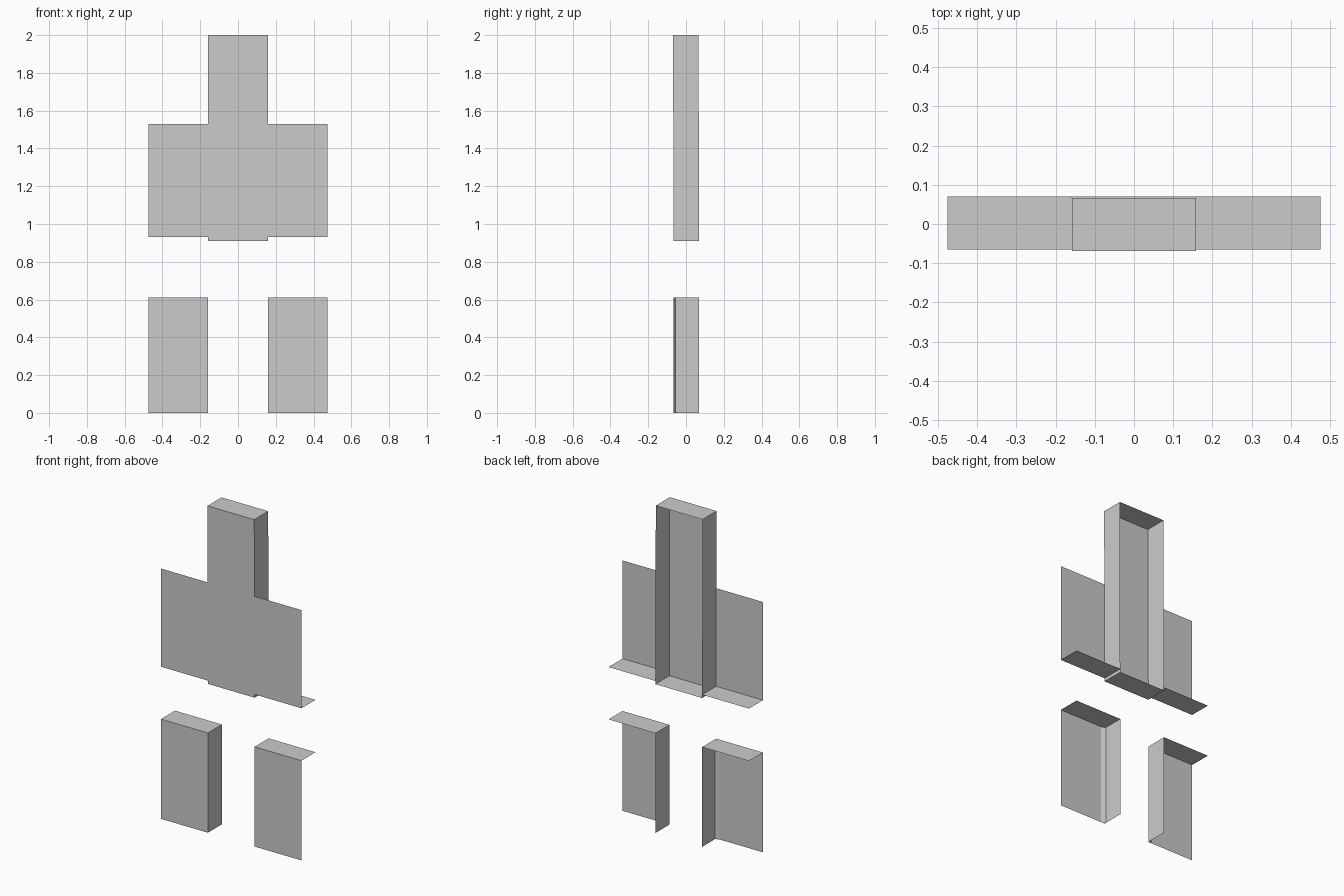
import bpy

if "Cube" in bpy.data.objects:
    bpy.data.objects.remove(bpy.data.objects["Cube"])


def sheets(name, quads):
    """One object made of separate flat four-cornered sheets."""
    verts, faces = [], []
    for q in quads:
        faces.append(tuple(range(len(verts), len(verts) + 4)))
        verts.extend(q)
    me = bpy.data.meshes.new(name)
    me.from_pydata(verts, [], faces)
    ob = bpy.data.objects.new(name, me)
    bpy.context.collection.objects.link(ob)
    return ob


def upright(a, b, z0, z1, lean=0.0):
    """Vertical sheet between plan points a and b; lean shifts the top in y."""
    return [(*a, z0), (*b, z0), (b[0], b[1] + lean, z1), (a[0], a[1] + lean, z1)]


def level(x0, x1, y0, y1, z):
    return [(x0, y0, z), (x1, y0, z), (x1, y1, z), (x0, y1, z)]


F, B = -0.065, 0.07       # front and back depth
IN, OUT = 0.158, 0.475    # inner and outer half widths
LEAN = -0.004

# Central column: front, two sides, cap and floor, open at the back
sheets("column", [
    upright((-IN, F), (IN, F), 0.91, 2.0, LEAN),
    upright((IN, F), (IN, B), 0.91, 2.0, LEAN),
    upright((-IN, B), (-IN, F), 0.91, 2.0, LEAN),
    level(-IN, IN, F + LEAN, B + LEAN, 2.0),
    level(-IN, IN, F, B, 0.91),
])

for side, s in (("left", -1), ("right", 1)):
    # Side wing: front sheet with a ledge along its lower edge
    sheets(side + "_wing", [
        upright((s * IN, F), (s * OUT, F), 0.93, 1.53),
        level(s * IN, s * OUT, F, B, 0.93),
    ])
    # Lower panel: front, inner side, top and narrow corner strip
    sheets(side + "_lower_panel", [
        upright((s * IN, F), (s * OUT, F), 0.0, 0.61),
        upright((s * IN, F), (s * IN, B), 0.0, 0.61),
        level(s * IN, s * OUT, F, B, 0.61),
        upright((s * IN, F + 0.01), (s * (IN + 0.025), F), 0.0, 0.61),
    ])
